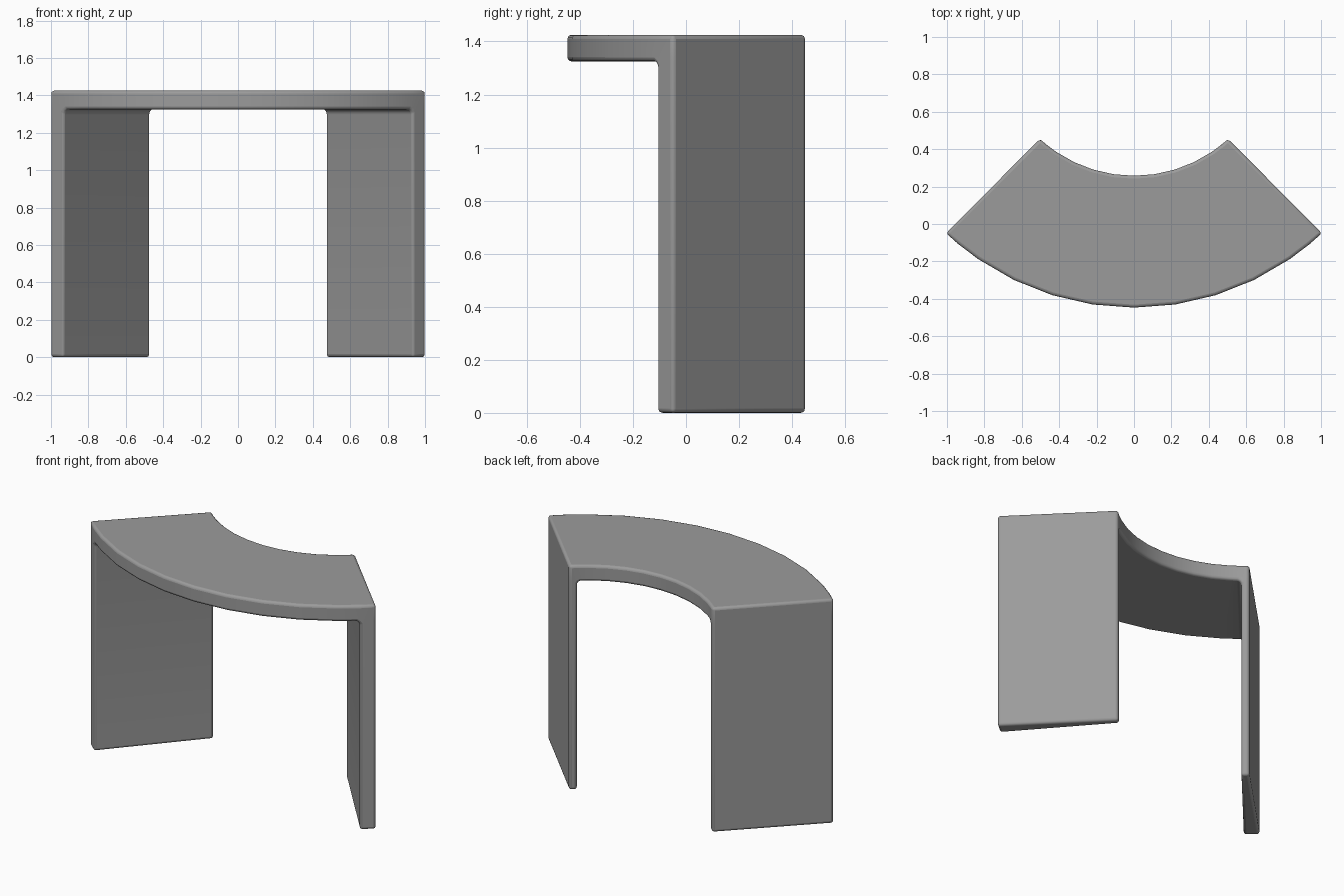
import bpy, bmesh
from math import sin, cos, radians

if "Cube" in bpy.data.objects:
    bpy.data.objects.remove(bpy.data.objects["Cube"])

H, UNDER = 1.425, 1.325         # seat top and underside heights
LEG = 0.916                     # leg inner face, as a fraction of the half sweep
# (radius, centre y, half sweep) of the front and back arcs
FRONT = (1.468, 1.021, radians(43.2))
BACK = (0.742, 1.000, radians(42.7))

ts = [-1, -LEG] + [i / 5 for i in range(-4, 5)] + [LEG, 1]
zs = [0, UNDER, H]
n = len(ts) - 1

bm = bmesh.new()
verts = {}


def vert(arc, i, k):
    key = (arc, i, k)
    if key not in verts:
        r, cy, half = arc
        a = ts[i] * half
        verts[key] = bm.verts.new((r * sin(a), cy - r * cos(a), zs[k]))
    return verts[key]


# arch-shaped outline: seat cells along the sweep, plus one leg cell at each end
cells = [(i, 1) for i in range(n)] + [(0, 0), (n - 1, 0)]
edges = {}
for i, k in cells:
    loop = [(i, k), (i + 1, k), (i + 1, k + 1), (i, k + 1)]
    bm.faces.new([vert(FRONT, *p) for p in loop])
    bm.faces.new([vert(BACK, *p) for p in reversed(loop)])
    for a, b in zip(loop, loop[1:] + loop[:1]):
        edges[a, b] = True

# walls joining front and back along the outline's open edges
for a, b in edges:
    if (b, a) not in edges:
        bm.faces.new([vert(FRONT, *b), vert(FRONT, *a),
                      vert(BACK, *a), vert(BACK, *b)])
bmesh.ops.recalc_face_normals(bm, faces=bm.faces)

# fillets where the legs meet the underside of the seat
corners = [bm.edges.get((verts[FRONT, i, 1], verts[BACK, i, 1])) for i in (1, n - 1)]
bmesh.ops.bevel(bm, geom=corners, offset=0.028, segments=4, profile=0.5,
                affect='EDGES')

mesh = bpy.data.meshes.new("curved_bench")
bm.to_mesh(mesh)
bm.free()
bench = bpy.data.objects.new("curved_bench", mesh)
bpy.context.collection.objects.link(bench)

# dark grey finish
grey = bpy.data.materials.new("dark_grey")
grey.diffuse_color = (0.33, 0.33, 0.33, 1)
grey.use_nodes = True
grey.node_tree.nodes["Principled BSDF"].inputs["Base Color"].default_value = grey.diffuse_color
mesh.materials.append(grey)

# softened edges
bevel = bench.modifiers.new("rounded_edges", 'BEVEL')
bevel.width = 0.016
bevel.segments = 3
bevel.limit_method = 'ANGLE'
bevel.angle_limit = radians(40)
bevel.use_clamp_overlap = False

bpy.context.view_layer.objects.active = bench
bench.select_set(True)
bpy.ops.object.shade_smooth_by_angle(angle=radians(40))
